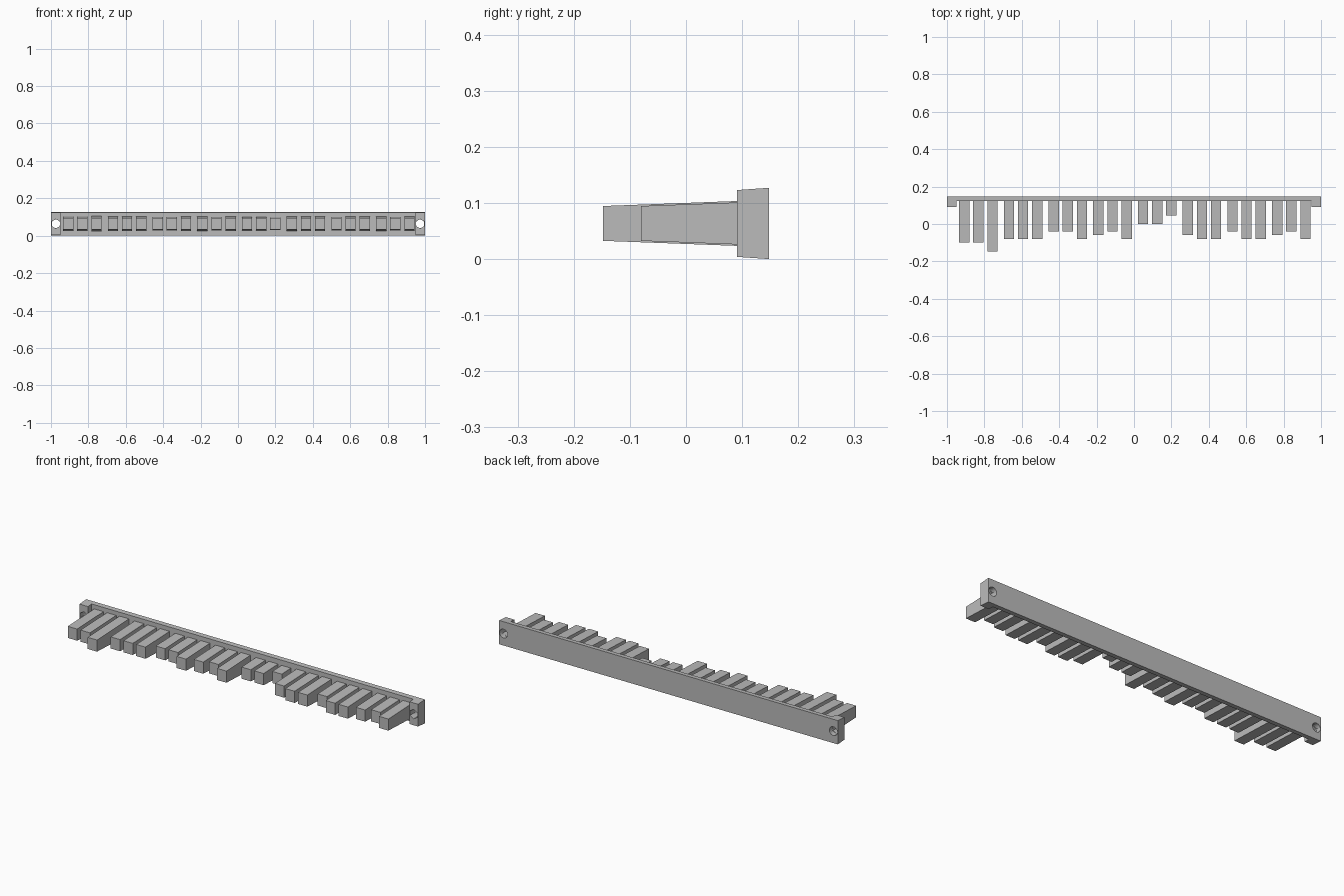
import bpy
import bmesh
from math import pi
from mathutils import Matrix

cube = bpy.data.objects.get("Cube")
if cube:
    bpy.data.objects.remove(cube)

grey = bpy.data.materials.new("plain grey")
grey.use_nodes = True
colour = (0.5, 0.5, 0.5, 1)
grey.diffuse_color = colour
grey.node_tree.nodes["Principled BSDF"].inputs["Base Color"].default_value = colour

MID_Z = 0.0635
BACK, WALL, LUG = 0.148, 0.122, 0.091


def make_object(name, bm):
    bmesh.ops.recalc_face_normals(bm, faces=bm.faces)
    mesh = bpy.data.meshes.new(name)
    bm.to_mesh(mesh)
    bm.free()
    mesh.materials.append(grey)
    obj = bpy.data.objects.new(name, mesh)
    bpy.context.collection.objects.link(obj)
    return obj


def drafted_prism(name, outline, half_height):
    """Extrude a plan outline upwards, with its half height depending on y."""
    bm = bmesh.new()
    rings = [[bm.verts.new((x, y, MID_Z + side * half_height(y))) for x, y in outline]
             for side in (-1, 1)]
    for ring in rings:
        bm.faces.new(ring)
    count = len(outline)
    for i in range(count):
        j = (i + 1) % count
        bm.faces.new((rings[0][i], rings[0][j], rings[1][j], rings[1][i]))
    return make_object(name, bm)


def hole_cutter(x, sides, radius, y0, y1):
    bm = bmesh.new()
    place = (Matrix.Translation((x, (y0 + y1) / 2, MID_Z))
             @ Matrix.Rotation(pi / 2, 4, 'X'))
    bmesh.ops.create_cone(bm, cap_ends=True, segments=sides, radius1=radius,
                          radius2=radius, depth=y1 - y0, matrix=place)
    cutter = make_object("hole_cutter", bm)
    cutter.hide_render = True
    return cutter


# Backing bar with a mounting lug at each end
half = [(1, BACK), (1, LUG), (0.95, LUG), (0.95, WALL)]
outline = half + [(-x, y) for x, y in reversed(half)]
bar = drafted_prism("backing_bar", outline,
                    lambda y: MID_Z - 0.004 * (BACK - y) / (BACK - LUG))

# Mounting holes: six-sided through the lugs, round at the back
for x in (-0.974, 0.974):
    for sides, radius, y0, y1 in ((6, 0.025, 0, 0.13), (24, 0.0235, 0.12, 0.2)):
        cutter = hole_cutter(x, sides, radius, y0, y1)
        cut = bar.modifiers.new("hole", 'BOOLEAN')
        cut.operation = 'DIFFERENCE'
        cut.solver = 'EXACT'
        cut.object = cutter
        bpy.context.view_layer.objects.active = bar
        bpy.ops.object.modifier_apply(modifier=cut.name)
        bpy.data.objects.remove(cutter)

# Teeth in eight groups of three, tapering towards their tips
tips = [-0.10, -0.10, -0.148, -0.08, -0.08, -0.08, -0.04, -0.04,
        -0.08, -0.06, -0.04, -0.08, 0.0, 0.0, 0.045, -0.06,
        -0.08, -0.08, -0.04, -0.08, -0.08, -0.06, -0.04, -0.08]
for i, tip in enumerate(tips):
    group, place = divmod(i, 3)
    x = -0.832 + 0.239 * group + 0.0755 * (place - 1)
    w = 0.0275
    drafted_prism(f"tooth_{i + 1}",
                  [(x - w, WALL + 0.002), (x + w, WALL + 0.002), (x + w, tip), (x - w, tip)],
                  lambda y: 0.031 + 0.0375 * (y - tip))
